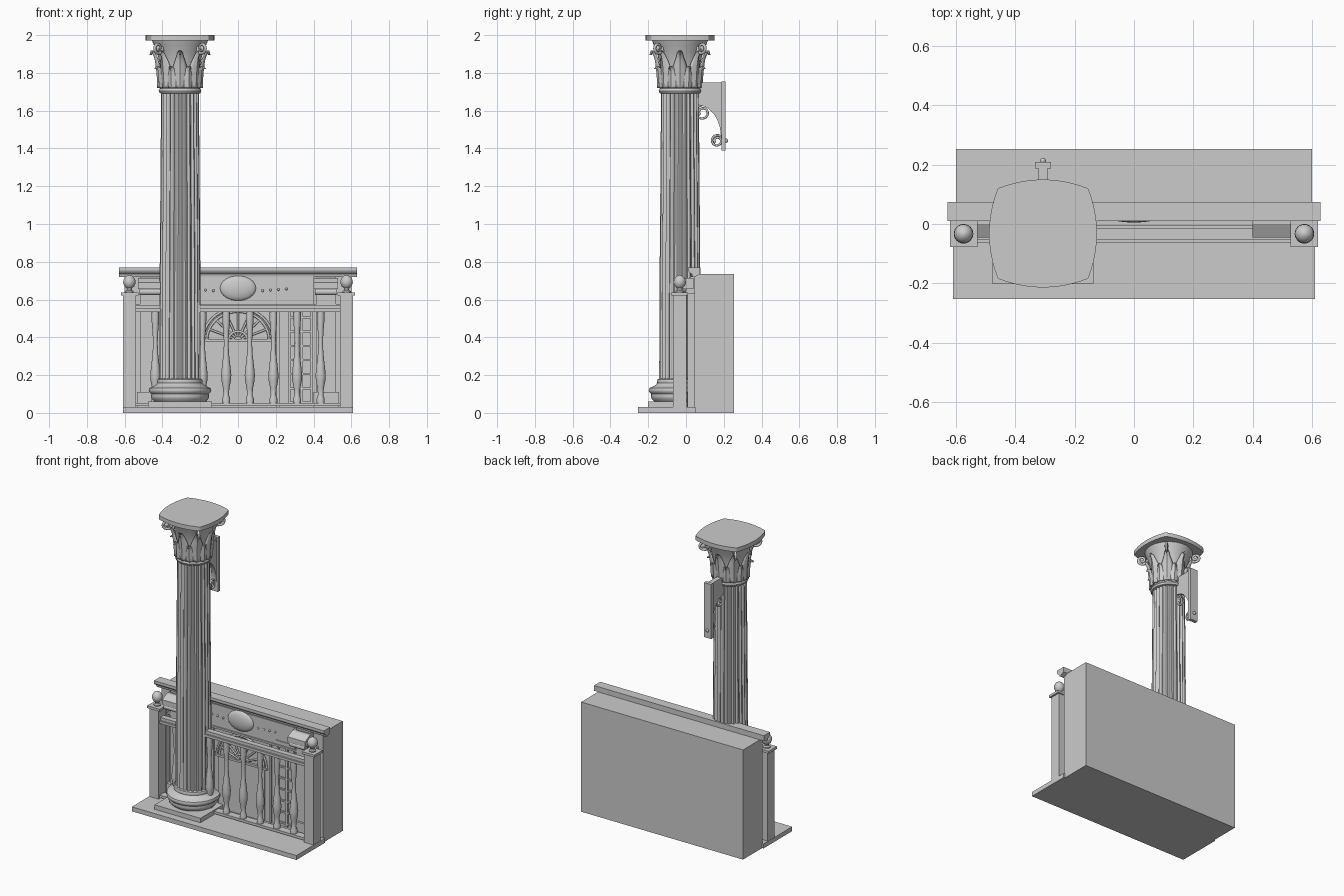
import bpy, bmesh, math
from math import sin, cos, pi, radians
from mathutils import Vector, Matrix

if "Cube" in bpy.data.objects:
    bpy.data.objects.remove(bpy.data.objects["Cube"])

stone = bpy.data.materials.new("pale grey stone")
stone.use_nodes = True
stone.diffuse_color = (0.6, 0.6, 0.6, 1)
stone.node_tree.nodes["Principled BSDF"].inputs["Base Color"].default_value = (0.6, 0.6, 0.6, 1)

CX, CY = -0.307, -0.032   # column axis
RY = -0.033               # railing line


def finish(name, bm, smooth=False):
    bmesh.ops.recalc_face_normals(bm, faces=bm.faces)
    me = bpy.data.meshes.new(name)
    bm.to_mesh(me)
    bm.free()
    me.materials.append(stone)
    ob = bpy.data.objects.new(name, me)
    bpy.context.collection.objects.link(ob)
    if smooth:
        bpy.ops.object.select_all(action='DESELECT')
        bpy.context.view_layer.objects.active = ob
        ob.select_set(True)
        bpy.ops.object.shade_smooth_by_angle(angle=radians(40))
    return ob


def box(name, x0, x1, y0, y1, z0, z1):
    bm = bmesh.new()
    size = Matrix.Diagonal((x1 - x0, y1 - y0, z1 - z0, 1))
    mid = Matrix.Translation(((x0 + x1) / 2, (y0 + y1) / 2, (z0 + z1) / 2))
    bmesh.ops.create_cube(bm, size=1, matrix=mid @ size)
    return finish(name, bm)


def lathe(name, profile, x, y, seg=24):
    bm = bmesh.new()
    rings = [[bm.verts.new((x + r * cos(2 * pi * i / seg), y + r * sin(2 * pi * i / seg), z))
              for i in range(seg)] for r, z in profile]
    for a, b in zip(rings, rings[1:]):
        for i in range(seg):
            j = (i + 1) % seg
            bm.faces.new((a[i], a[j], b[j], b[i]))
    bm.faces.new(rings[0])
    bm.faces.new(rings[-1])
    return finish(name, bm, True)


def prism(name, outline, place, a, b, smooth=False):
    """Extrude a flat outline; place(u, v, t) gives the 3D point."""
    bm = bmesh.new()
    lo = [bm.verts.new(place(u, v, a)) for u, v in outline]
    hi = [bm.verts.new(place(u, v, b)) for u, v in outline]
    bm.faces.new(lo)
    bm.faces.new(hi)
    for i in range(len(lo)):
        j = (i + 1) % len(lo)
        bm.faces.new((lo[i], lo[j], hi[j], hi[i]))
    return finish(name, bm, smooth)


def tube(name, pts, r, res=2):
    cu = bpy.data.curves.new(name, 'CURVE')
    cu.dimensions = '3D'
    cu.bevel_depth, cu.bevel_resolution, cu.use_fill_caps = r, res, True
    sp = cu.splines.new('POLY')
    sp.points.add(len(pts) - 1)
    for p, co in zip(sp.points, pts):
        p.co = (*co, 1)
    cu.materials.append(stone)
    ob = bpy.data.objects.new(name, cu)
    bpy.context.collection.objects.link(ob)
    return ob


def spiral(turns, r0, r1, n=30, start=0.0):
    return [((r0 + (r1 - r0) * i / n) * cos(start + 2 * pi * turns * i / n),
             (r0 + (r1 - r0) * i / n) * sin(start + 2 * pi * turns * i / n)) for i in range(n + 1)]


# Ground slab and building block
box("ground_slab", -0.61, 0.61, -0.253, 0.05, 0, 0.03)
box("building_block", -0.6, 0.6, 0.045, 0.253, 0, 0.735)

# Cornice with stepped moulding
cornice = [(0.01, 0.77), (0.075, 0.77), (0.075, 0.735), (0.045, 0.72), (0.036, 0.72),
           (0.032, 0.735), (0.018, 0.742), (0.01, 0.755)]
prism("cornice", cornice, lambda u, v, t: (t, u, v), -0.63, 0.63)

# Sign board with oval and studs
box("sign_board", -0.4, 0.4, 0.03, 0.05, 0.575, 0.722)
box("sign_board_ledge", -0.54, 0.54, 0.022, 0.05, 0.565, 0.577)
bm = bmesh.new()
bmesh.ops.create_uvsphere(bm, u_segments=32, v_segments=16, radius=1,
                          matrix=Matrix.Translation((0, 0.03, 0.66)) @ Matrix.Diagonal((0.095, 0.025, 0.066, 1)))
finish("sign_oval", bm, True)
bm = bmesh.new()
for s in (-1, 1):
    for i in range(4):
        bmesh.ops.create_uvsphere(bm, u_segments=10, v_segments=6, radius=0.007,
                                  matrix=Matrix.Translation((s * (0.13 + 0.042 * i), 0.03, 0.647 + 0.003 * i)))
finish("sign_studs", bm, True)

# Fan window: semicircular bars and spokes above the door
FZ = 0.385


def arc(rad, n=24):
    return [(rad * cos(pi * i / n), 0.038, FZ + rad * 0.92 * sin(pi * i / n)) for i in range(n + 1)]


for k, rad in enumerate((0.185, 0.165, 0.05)):
    tube(f"fan_arc_{k}", arc(rad), 0.007)
for k in range(1, 8):
    a = pi * k / 8
    tube(f"fan_spoke_{k}", [(q * cos(a), 0.038, FZ + q * 0.92 * sin(a)) for q in (0.02, 0.165)], 0.006)
box("fan_sill", -0.19, 0.19, 0.03, 0.05, FZ - 0.008, FZ + 0.006)
box("door_panel", -0.17, 0.17, 0.038, 0.05, 0.03, FZ - 0.008)

# Sidelights, pilasters, scroll blocks, railing posts on both sides
for s, side in ((-1, "right"), (1, "left")):
    def sbox(name, a, b, *rest):
        return box(f"{side}_{name}", min(s * a, s * b), max(s * a, s * b), *rest)

    sbox("door_jamb", 0.205, 0.22, 0.035, 0.05, 0.03, 0.57)
    for k, x in enumerate((0.265, 0.33, 0.385)):
        sbox(f"sidelight_bar_{k}", x, x + 0.013, 0.032, 0.05, 0.04, 0.6)
    for k in range(8):
        z = 0.05 + 0.075 * k
        sbox(f"sidelight_rung_{k}", 0.27, 0.39, 0.035, 0.05, z, z + 0.01)
    sbox("sidelight_head", 0.262, 0.4, 0.025, 0.05, 0.595, 0.605)
    sbox("pilaster", 0.415, 0.52, 0.02, 0.05, 0.1, 0.722)
    sbox("pilaster_base", 0.4, 0.535, 0.005, 0.05, 0.03, 0.11)
    sbox("corner_strip", 0.54, 0.565, 0.008, 0.05, 0.03, 0.635)
    # scroll block: sloped lid over two rolled ends
    lid = [(0.04, 0.715), (0.0, 0.715), (-0.045, 0.69), (-0.045, 0.655), (0.04, 0.655)]
    prism(f"{side}_scroll_lid", lid, lambda u, v, t: (t, u, v), s * 0.4, s * 0.53)
    for k, y in enumerate((-0.025, 0.015)):
        roll = [(y + 0.018 * cos(2 * pi * i / 16), 0.641 + 0.018 * sin(2 * pi * i / 16)) for i in range(16)]
        prism(f"{side}_scroll_roll_{k}", roll, lambda u, v, t: (t, u, v), s * 0.408, s * 0.522, True)
    # post with cap and ball finial
    sbox("post", 0.54, 0.608, -0.07, 0.003, 0.03, 0.622)
    sbox("post_cap", 0.528, 0.62, -0.077, 0.01, 0.622, 0.638)
    ball = [(0.022, 0.638), (0.022, 0.645), (0.013, 0.65), (0.014, 0.66), (0.026, 0.67), (0.033, 0.688),
            (0.031, 0.705), (0.022, 0.72), (0.01, 0.728), (0.001, 0.73)]
    lathe(f"{side}_finial", ball, s * 0.575, RY)

# Railing
box("top_rail", -0.54, 0.54, -0.062, -0.005, 0.535, 0.552)
box("hand_rail", -0.54, 0.54, -0.052, -0.015, 0.552, 0.572)
box("bottom_rail", -0.54, 0.54, -0.058, -0.008, 0.036, 0.053)
baluster = [(0.021, 0.053), (0.021, 0.075), (0.014, 0.095), (0.017, 0.13), (0.025, 0.17), (0.027, 0.2),
            (0.022, 0.25), (0.015, 0.31), (0.012, 0.37), (0.015, 0.43), (0.02, 0.49), (0.02, 0.535)]
for i in range(8):
    lathe(f"baluster_{i + 1}", baluster, -0.4375 + 0.125 * i, RY, 16)

# Column base
box("column_plinth", CX - 0.17, CX + 0.17, CY - 0.17, CY + 0.17, 0.03, 0.06)
base = [(0.135, 0.06), (0.15, 0.075), (0.153, 0.085), (0.152, 0.1), (0.163, 0.11), (0.166, 0.12), (0.162, 0.132),
        (0.145, 0.138), (0.128, 0.148), (0.12, 0.158), (0.122, 0.168), (0.118, 0.178), (0.105, 0.181)]
lathe("column_base", base, CX, CY, 48)

# Fluted shaft
FLUTES, STEP = 24, 8
bm = bmesh.new()
rings = []
for rad, z in ((0.11, 0.175), (0.108, 0.7), (0.1, 1.7)):
    ring = []
    for i in range(FLUTES * STEP):
        f = (i % STEP) / STEP
        depth = 0 if f < 0.2 else 0.011 * sin(pi * (f - 0.2) / 0.8)
        a = 2 * pi * i / (FLUTES * STEP)
        ring.append(bm.verts.new((CX + (rad - depth) * cos(a), CY + (rad - depth) * sin(a), z)))
    rings.append(ring)
for a, b in zip(rings, rings[1:]):
    for i in range(len(a)):
        j = (i + 1) % len(a)
        bm.faces.new((a[i], a[j], b[j], b[i]))
finish("fluted_shaft", bm, True)

# Capital: necking ring, bell, abacus
neck = [(0.095, 1.69), (0.108, 1.693), (0.113, 1.705), (0.108, 1.717), (0.098, 1.722)]
lathe("column_neck", neck, CX, CY, 48)
bell = [(0.097, 1.715), (0.1, 1.78), (0.108, 1.85), (0.122, 1.91), (0.14, 1.95), (0.148, 1.972)]
lathe("capital_bell", bell, CX, CY, 48)
outline = []
for q in range(4):
    for i in range(13):
        t = -1 + i / 6
        p = Matrix.Rotation(q * pi / 2, 2) @ Vector((0.182 - 0.028 * t * t, 0.148 * t))
        outline.append((p.x, p.y))
prism("abacus", outline, lambda u, v, t: (CX + u, CY + v, t), 1.972, 2.0)


def leaf(name, angle, z0, height, width, flare):
    """Pointed leaf hugging the bell, its tip rolling outward."""
    bm = bmesh.new()
    rows = []
    for v in range(13):
        t = v / 12
        curl = max(0, t - 0.7) / 0.3
        z = z0 + height * (min(t, 0.9) - max(0, t - 0.9) * 1.2)
        r = 0.104 + 0.03 * ((z - 1.72) / 0.23) ** 2 + flare * curl ** 1.5
        w = width * (0.55 + 0.45 * sin(pi * min(1, t * 1.3))) * (1 - t ** 3) + 0.002
        row = []
        for u in range(-2, 3):
            a = angle + u / 2 * w / r
            rr = r + 0.012 * (1 - abs(u) / 2)
            row.append(bm.verts.new((CX + rr * cos(a), CY + rr * sin(a), z)))
        rows.append(row)
    for a, b in zip(rows, rows[1:]):
        for i in range(4):
            bm.faces.new((a[i], a[i + 1], b[i + 1], b[i]))
    ob = finish(name, bm, True)
    ob.modifiers.new("thickness", 'SOLIDIFY').thickness = 0.005


for k in range(8):
    leaf(f"lower_leaf_{k}", pi / 4 * (k + 0.5), 1.72, 0.13, 0.036, 0.026)
    leaf(f"upper_leaf_{k}", pi / 4 * k, 1.72, 0.225, 0.04, 0.028)

# Corner volutes with stems
for k in range(4):
    a = pi / 4 + k * pi / 2
    d = Vector((cos(a), sin(a), 0))
    curl = [(0.165 + u, 1.932 + v) for u, v in spiral(1.6, 0.034, 0.006, 32, pi * 0.85)[::-1]]
    path = [(0.118, 1.83), (0.124, 1.88)] + curl[::-1]
    tube(f"volute_{k}", [Vector((CX, CY, z)) + d * r for r, z in path], 0.008)
    eye = bmesh.new()
    bmesh.ops.create_uvsphere(eye, u_segments=12, v_segments=8, radius=0.012,
                              matrix=Matrix.Translation(Vector((CX, CY, 1.932)) + d * 0.165))
    finish(f"volute_eye_{k}", eye, True)

# Hanging bracket behind the column
web = [(0.06, 1.75), (0.19, 1.75), (0.19, 1.43)]
web += [(0.06 + 0.125 * cos(t), 1.46 + 0.17 * sin(t)) for t in (pi / 2 * i / 10 for i in range(11))]
prism("bracket_web", web, lambda u, v, t: (t, u, v), CX - 0.016, CX + 0.016)
box("bracket_plate", CX - 0.027, CX + 0.027, 0.187, 0.21, 1.39, 1.755)
for name, y, z, r in (("upper", 0.088, 1.59, 0.042), ("lower", 0.165, 1.44, 0.032)):
    pts = [(CX, y + u, z + v) for u, v in spiral(1.5, r, r * 0.4, 36, pi / 4)]
    tube(f"bracket_scroll_{name}", pts, 0.006)
lathe("bracket_knob", [(0.002, 1.43), (0.008, 1.434), (0.01, 1.441), (0.008, 1.448), (0.002, 1.452)], CX, 0.213, 12)
